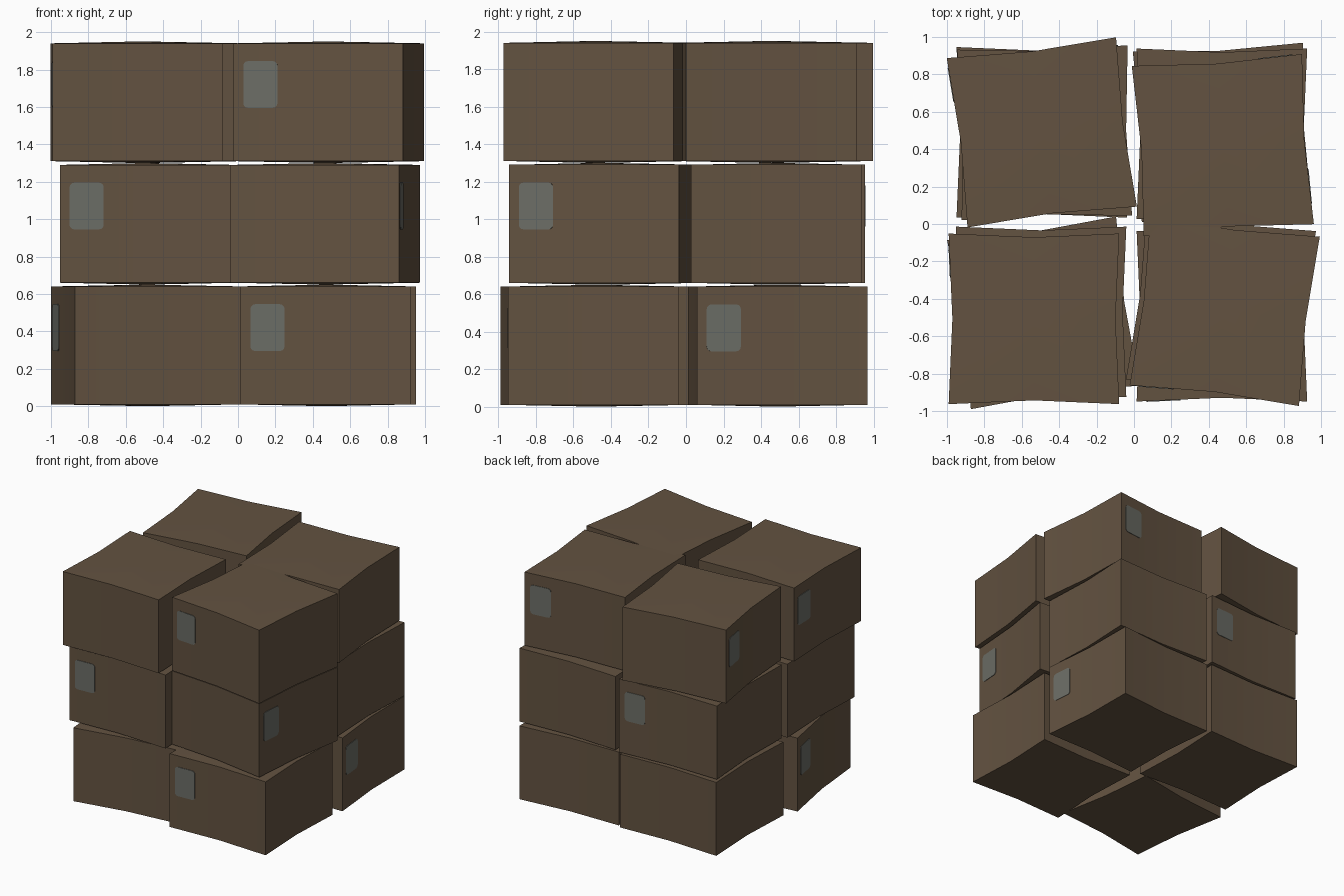
import bpy, bmesh, math
from mathutils import Matrix

if "Cube" in bpy.data.objects:
    bpy.data.objects.remove(bpy.data.objects["Cube"])

H = 0.456       # half width of a carton
PINCH = 0.02    # how far each side sags inward at its middle
EDGE_Z = (0.01, 0.64)
CENTRE_Z = (0.0, 0.65)


def material(name, colour):
    m = bpy.data.materials.new(name)
    m.diffuse_color = (*colour, 1)
    m.use_nodes = True
    m.node_tree.nodes["Principled BSDF"].inputs["Base Color"].default_value = m.diffuse_color
    return m


BROWN = material("cardboard_brown", (0.125, 0.085, 0.052))
GREY = material("label_grey", (0.150, 0.155, 0.135))


def add_object(name, bm, mat, matrix):
    bmesh.ops.recalc_face_normals(bm, faces=bm.faces)
    mesh = bpy.data.meshes.new(name)
    bm.to_mesh(mesh)
    bm.free()
    mesh.materials.append(mat)
    ob = bpy.data.objects.new(name, mesh)
    ob.matrix_world = matrix
    bpy.context.collection.objects.link(ob)
    return ob


def carton(name, matrix):
    # square outline with pinched side middles, slightly bulging lids
    bm = bmesh.new()
    m = H - PINCH
    outline = [(-H, -H), (0, -m), (H, -H), (m, 0), (H, H), (0, m), (-H, H), (-m, 0)]
    rings = [[bm.verts.new((x, y, z)) for x, y in outline] for z in EDGE_Z]
    for i in range(8):
        j = (i + 1) % 8
        bm.faces.new((rings[0][i], rings[0][j], rings[1][j], rings[1][i]))
    for ring, z in zip(rings, CENTRE_Z):
        c = bm.verts.new((0, 0, z))
        for i in range(8):
            bm.faces.new((ring[i], ring[(i + 1) % 8], c))
    ob = add_object(name, bm, BROWN, matrix)
    bpy.ops.object.select_all(action='DESELECT')
    ob.select_set(True)
    bpy.context.view_layer.objects.active = ob
    bpy.ops.object.shade_smooth_by_angle(angle=math.radians(30))


def label(name, matrix):
    # rounded plate on the left half of the front side
    bm = bmesh.new()
    x0, x1, z0, z1, r = -H + 0.052, -H + 0.235, 0.295, 0.545, 0.025
    pts = []
    for cx, cz, start in ((x1 - r, z1 - r, 0), (x0 + r, z1 - r, 90),
                          (x0 + r, z0 + r, 180), (x1 - r, z0 + r, 270)):
        for k in range(4):
            a = math.radians(start + 30 * k)
            pts.append((cx + r * math.cos(a), cz + r * math.sin(a)))

    def side_y(x):
        return -H + PINCH * (1 - abs(x) / H)

    front = [bm.verts.new((x, side_y(x) - 0.004, z)) for x, z in pts]
    back = [bm.verts.new((x, side_y(x) + 0.001, z)) for x, z in pts]
    bm.faces.new(front)
    bm.faces.new(back)
    for i in range(len(pts)):
        j = (i + 1) % len(pts)
        bm.faces.new((front[i], front[j], back[j], back[i]))
    add_object(name, bm, GREY, matrix)


# x, y, turn in degrees, labelled side (quarter turns: 0 front, 1 right, 2 back, 3 left)
LAYERS = {
    "bottom": {"front_left": (-0.484, -0.475, 8, 3), "front_right": (0.470, -0.493, 0, 0),
               "back_left": (-0.493, 0.490, 0, 0), "back_right": (0.473, 0.490, 3, 1)},
    "middle": {"front_left": (-0.497, -0.470, 0, 0), "front_right": (0.465, -0.435, -7, 1),
               "back_left": (-0.478, 0.488, 1.5, 2), "back_right": (0.470, 0.482, 0, 0)},
    "top": {"front_left": (-0.535, -0.507, 0, 3), "front_right": (0.485, -0.465, -7, 0),
            "back_left": (-0.493, 0.490, 7, 3), "back_right": (0.475, 0.422, 4, 2)},
}

for level, (layer, boxes) in enumerate(LAYERS.items()):
    for place, (x, y, turn, side) in boxes.items():
        pose = Matrix.Translation((x, y, 0.65 * level)) @ Matrix.Rotation(math.radians(turn), 4, 'Z')
        carton(f"{layer}_{place}_carton", pose)
        label(f"{layer}_{place}_label", pose @ Matrix.Rotation(math.pi / 2 * side, 4, 'Z'))
